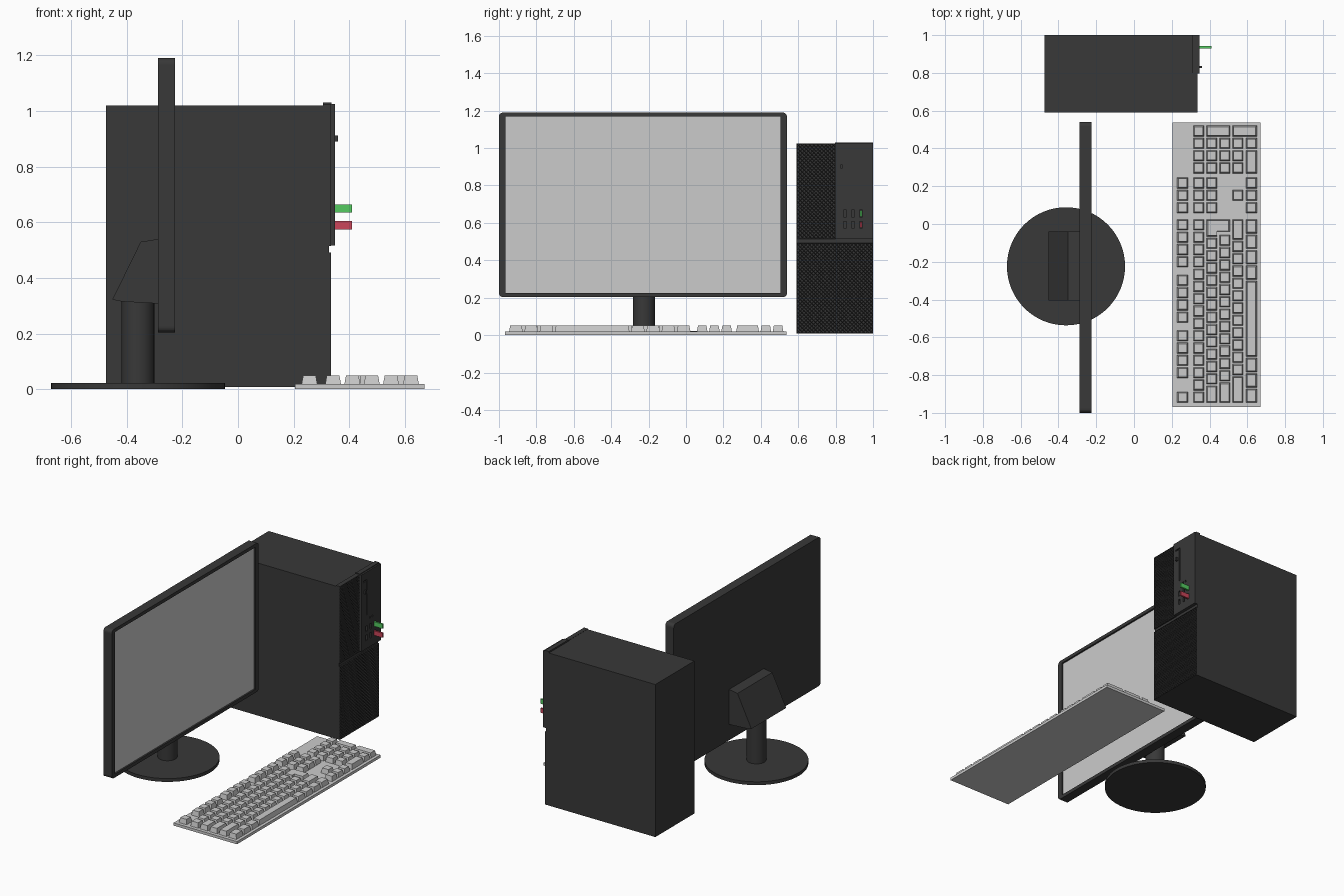
import bpy, bmesh
from mathutils import Matrix, Vector

if "Cube" in bpy.data.objects:
    bpy.data.objects.remove(bpy.data.objects["Cube"])


def material(name, color):
    m = bpy.data.materials.new(name)
    m.diffuse_color = (*color, 1)
    m.use_nodes = True
    m.node_tree.nodes["Principled BSDF"].inputs["Base Color"].default_value = m.diffuse_color
    return m


DARK = material("dark_plastic", (0.04, 0.04, 0.04))
GREEN = material("green_plastic", (0.09, 0.6, 0.12))
RED = material("red_plastic", (0.6, 0.06, 0.1))


def finish(name, bm, mat=None):
    bmesh.ops.recalc_face_normals(bm, faces=bm.faces)
    me = bpy.data.meshes.new(name)
    bm.to_mesh(me)
    bm.free()
    ob = bpy.data.objects.new(name, me)
    bpy.context.collection.objects.link(ob)
    if mat:
        me.materials.append(mat)
    return ob


def add_box(bm, x, y, z):
    m = Matrix.Translation(((x[0] + x[1]) / 2, (y[0] + y[1]) / 2, (z[0] + z[1]) / 2))
    m = m @ Matrix.Diagonal((x[1] - x[0], y[1] - y[0], z[1] - z[0], 1))
    bmesh.ops.create_cube(bm, size=1, matrix=m)


def box(name, x, y, z, mat=None):
    bm = bmesh.new()
    add_box(bm, x, y, z)
    return finish(name, bm, mat)


def prism(bm, pts, move, taper=1.0):
    """Extrude a polygon by a vector, scaling the far end about its centre."""
    f = bm.faces.new([bm.verts.new(p) for p in pts])
    r = bmesh.ops.extrude_face_region(bm, geom=[f], use_keep_orig=True)
    top = [g for g in r["geom"] if isinstance(g, bmesh.types.BMVert)]
    c = sum((v.co for v in top), Vector()) / len(top)
    for v in top:
        v.co = c + (v.co - c) * taper + Vector(move)


def cylinder(name, centre, r, z0, z1, sides, mat):
    bpy.ops.mesh.primitive_cylinder_add(vertices=sides, radius=r, depth=z1 - z0,
                                        location=(*centre, (z0 + z1) / 2))
    ob = bpy.context.object
    ob.name = name
    ob.data.materials.append(mat)
    bpy.ops.object.shade_smooth_by_angle(angle=0.6)
    return ob


def cut(ob, cutter):
    cutter.hide_render = True
    cutter.hide_set(True)
    mod = ob.modifiers.new("cut", "BOOLEAN")
    mod.object = cutter
    mod.operation = "DIFFERENCE"
    mod.solver = "EXACT"


def grille(name, y, z, cell):
    """Panel facing +x covered in recessed diamonds."""
    bm = bmesh.new()
    hy, hz = (y[1] - y[0]) / 2, (z[1] - z[0]) / 2
    m = Matrix(((0, 0, 1, 0.335), (hy, 0, 0, y[0] + hy), (0, hz, 0, z[0] + hz), (0, 0, 0, 1)))
    bmesh.ops.create_grid(bm, x_segments=round(2 * hy / cell), y_segments=round(2 * hz / cell),
                          size=1, matrix=m)
    inner = [e for e in bm.edges if len(e.link_faces) == 2]
    bmesh.ops.poke(bm, faces=bm.faces[:])
    bmesh.ops.dissolve_edges(bm, edges=inner, use_verts=False)
    bm.normal_update()
    faces = bm.faces[:]
    rim = bmesh.ops.extrude_edge_only(bm, edges=[e for e in bm.edges if e.is_boundary])
    for v in (g for g in rim["geom"] if isinstance(g, bmesh.types.BMVert)):
        v.co.x = 0.305
    bmesh.ops.inset_individual(bm, faces=faces, thickness=0.0025, depth=-0.005)
    return finish(name, bm, DARK)


# Tower case with diamond grilles and a raised drive panel
box("tower_case", (-0.475, 0.31), (0.59, 1.0), (0.008, 1.02), DARK)
box("tower_front_band", (0.31, 0.327), (0.59, 1.0), (0.488, 0.52), DARK)
grille("upper_grille", (0.59, 0.8), (0.515, 1.025), 0.0205)
grille("lower_grille", (0.59, 1.0), (0.008, 0.492), 0.0205)
panel = box("drive_panel", (0.306, 0.348), (0.797, 1.0), (0.517, 1.025), DARK)
box("panel_top_lip", (0.306, 0.337), (0.797, 1.0), (1.024, 1.03), DARK)

# Drive slot, buttons and port recesses
bm = bmesh.new()
prism(bm, [(0.34, y, z) for y, z in ((0.816, 0.975), (0.857, 0.975), (0.857, 0.74),
                                     (0.849, 0.74), (0.849, 0.965), (0.816, 0.965))], (0.05, 0, 0))
for y in (0.885, 0.911):
    add_box(bm, (0.34, 0.4), (y - 0.005, y + 0.005), (0.705, 0.717))
for z in (0.65, 0.59):
    for y in (0.85, 0.893, 0.936):
        add_box(bm, (0.335, 0.4), (y - 0.008, y + 0.008), (z - 0.018, z + 0.018))
cut(panel, finish("port_cutter", bm))
box("eject_button", (0.345, 0.359), (0.825, 0.837), (0.89, 0.913), DARK)
box("green_stick", (0.334, 0.41), (0.93, 0.942), (0.635, 0.665), GREEN)
box("red_stick", (0.334, 0.41), (0.93, 0.942), (0.575, 0.605), RED)

# Monitor with rounded corners and a recessed screen
bm = bmesh.new()
add_box(bm, (-0.288, -0.226), (-1.0, 0.54), (0.203, 1.19))
edges = [e for e in bm.edges if abs(e.verts[0].co.x - e.verts[1].co.x) > 0.01]
bmesh.ops.bevel(bm, geom=edges, offset=0.022, segments=5, profile=0.5, affect="EDGES")
monitor = finish("monitor_frame", bm, DARK)
cut(monitor, box("screen_cutter", (-0.24, -0.1), (-0.964, 0.504), (0.226, 1.168)))
box("screen", (-0.242, -0.237), (-0.964, 0.504), (0.226, 1.168))

# Monitor stand
bm = bmesh.new()
prism(bm, [(x, -0.405, z) for x, z in ((-0.287, 0.54), (-0.35, 0.53), (-0.452, 0.322),
                                       (-0.417, 0.315), (-0.287, 0.308))], (0, 0.365, 0))
finish("stand_bracket", bm, DARK)
cylinder("stand_column", (-0.36, -0.225), 0.059, 0.015, 0.33, 32, DARK)
cylinder("stand_base", (-0.36, -0.224), 0.3125, 0, 0.022, 64, DARK)

# Keyboard plate
box("keyboard_plate", (0.205, 0.67), (-0.968, 0.537), (0, 0.018))

# Keys: rows run along y, measured in key widths from the left end
U, ROW, GAP, Y0 = 0.0652, 0.07, 0.004, -0.95
ROWS_X = [0.257, 0.342, 0.411, 0.481, 0.55, 0.622]
keys = bmesh.new()


def key(row, start, width=1, rows=1, y0=Y0):
    xa, xb = ROWS_X[row] - 0.0285, ROWS_X[row + rows - 1] + 0.0285
    ya, yb = y0 + start * U + GAP, y0 + (start + width) * U - GAP
    pts = [(xa, ya), (xb, ya), (xb, yb), (xa, yb)]
    n = len(keys.verts)
    prism(keys, [(x, y, 0.017) for x, y in pts], (0, 0, 0.033))
    keys.verts.ensure_lookup_table()
    cx, cy = (xa + xb) / 2, (ya + yb) / 2
    for v in keys.verts[n:]:
        if v.co.z > 0.04:
            v.co.x += 0.006 if v.co.x < cx else -0.006
            v.co.y += 0.006 if v.co.y < cy else -0.006


# Main block
for i in (0, 2, 3, 4, 5, 6.5, 7.5, 8.5, 9.5, 11, 12, 13, 14):
    key(0, i)
main_rows = [[1] * 15, [1.5] + [1] * 12, [1.75] + [1] * 12,
             [2.25] + [1] * 11 + [1.75], [1.25] * 3 + [6.25] + [1.25] * 4]
for r, widths in enumerate(main_rows, 1):
    at = 0
    for w in widths:
        key(r, at, w)
        at += w

# L-shaped enter key
y1, ya, yb = Y0 + 15 * U - GAP, Y0 + 13.5 * U + GAP, Y0 + 13.9 * U + GAP
prism(keys, [(x, y, 0.017) for x, y in ((0.3825, ya), (0.4395, ya), (0.4395, yb),
                                        (0.5095, yb), (0.5095, y1), (0.3825, y1))],
      (0, 0, 0.033), 0.87)

# Navigation cluster
for i in range(3):
    for r in (0, 1, 2, 5):
        key(r, i, y0=0.054)
key(4, 1, y0=0.054)

# Number pad
PAD = 0.264
for i in range(4):
    key(1, i, y0=PAD)
for r in (2, 3, 4):
    for i in range(3):
        key(r, i, y0=PAD)
key(2, 3, rows=2, y0=PAD)
key(4, 3, rows=2, y0=PAD)
key(5, 0, 2, y0=PAD)
key(5, 2, y0=PAD)
finish("keys", keys)
